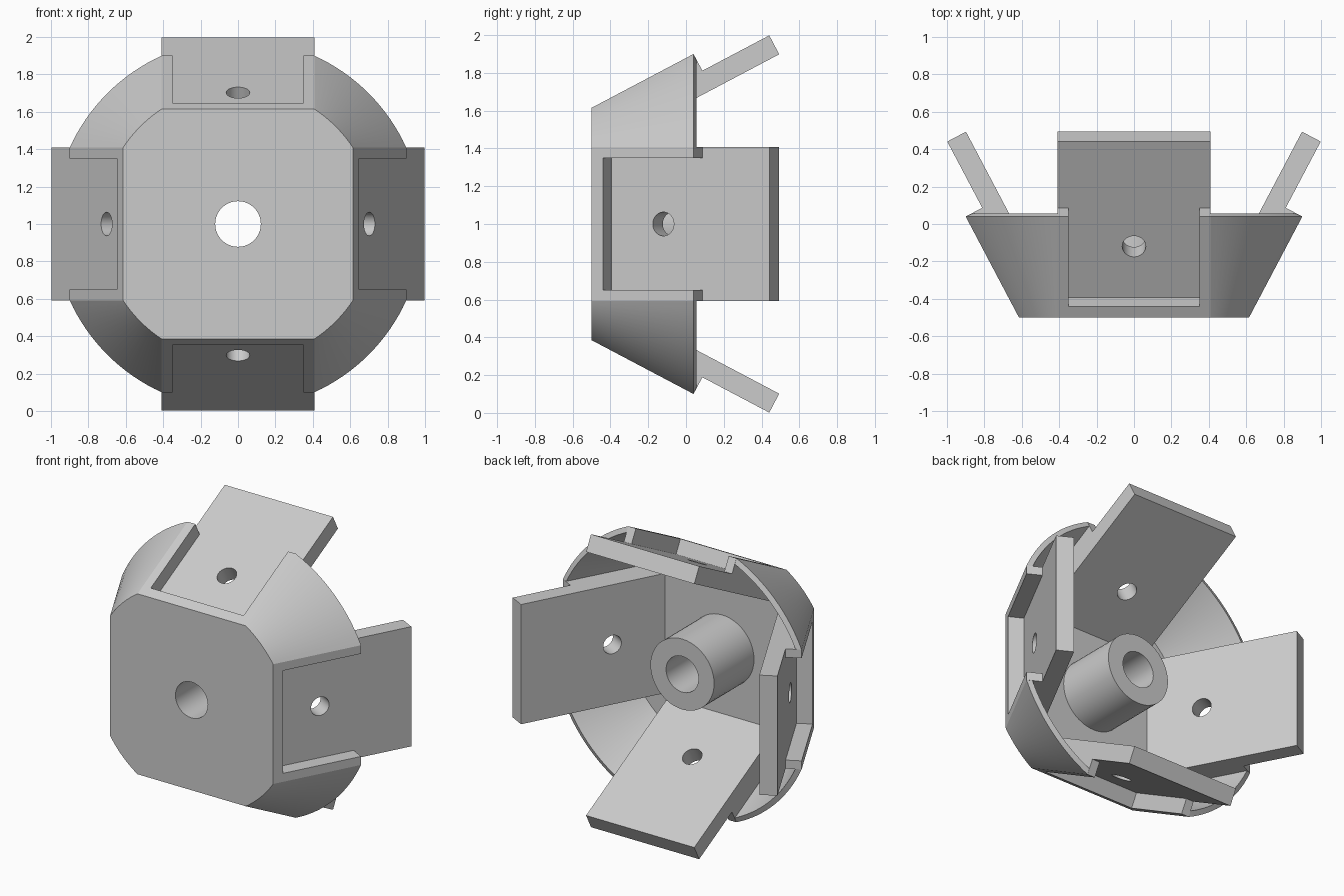
import bpy, bmesh, math
from mathutils import Matrix, Vector

cube = bpy.data.objects.get("Cube")
if cube:
    bpy.data.objects.remove(cube)

# Main dimensions
HALF = 0.408                    # half width of each flat side
FRONT, PLATE_BACK, RIM = -0.5, -0.39, 0.04
FLAT_FRONT, FLAT_RIM = 0.615, 0.9
R_FRONT, R_RIM = math.hypot(HALF, FLAT_FRONT), math.hypot(HALF, FLAT_RIM)
SLOPE = math.atan2(FLAT_RIM - FLAT_FRONT, RIM - FRONT)
SIDE_LEN = math.hypot(FLAT_RIM - FLAT_FRONT, RIM - FRONT)
PANEL, FLAP, SHELL = 0.1, 0.113, 0.036
RAISE = Matrix.Translation((0, 0, 1))

grey = bpy.data.materials.new("grey")
grey.use_nodes = True
colour = (0.6, 0.6, 0.6, 1)
grey.diffuse_color = colour
grey.node_tree.nodes["Principled BSDF"].inputs["Base Color"].default_value = colour


def finish(name, bm, matrix):
    bmesh.ops.remove_doubles(bm, verts=bm.verts, dist=0.0005)
    bmesh.ops.transform(bm, matrix=matrix, verts=bm.verts)
    bmesh.ops.recalc_face_normals(bm, faces=bm.faces)
    mesh = bpy.data.meshes.new(name)
    bm.to_mesh(mesh)
    bm.free()
    obj = bpy.data.objects.new(name, mesh)
    bpy.context.collection.objects.link(obj)
    mesh.materials.append(grey)
    return obj


def loft(name, rings, matrix, closed=False):
    """Skin equal rings of points; join last to first, or cap both ends."""
    bm = bmesh.new()
    loops = [[bm.verts.new(p) for p in ring] for ring in rings]
    pairs = list(zip(loops, loops[1:]))
    if closed:
        pairs.append((loops[-1], loops[0]))
    for a, b in pairs:
        for i in range(len(a)):
            j = (i + 1) % len(a)
            bm.faces.new((a[i], a[j], b[j], b[i]))
    if not closed or len(rings[0]) > 2:
        bm.faces.new(loops[0])
        bm.faces.new(loops[-1])
    return finish(name, bm, matrix)


def slab(name, outline, top, bottom, matrix):
    return loft(name, [[(x, s, n) for x, s in outline] for n in (bottom, top)], matrix)


def cylinder(name, radius, depth, matrix):
    bm = bmesh.new()
    bmesh.ops.create_cone(bm, cap_ends=True, segments=48, radius1=radius,
                          radius2=radius, depth=depth)
    return finish(name, bm, matrix)


def smooth(obj):
    bpy.ops.object.select_all(action='DESELECT')
    obj.select_set(True)
    bpy.context.view_layer.objects.active = obj
    bpy.ops.object.shade_smooth_by_angle(angle=math.radians(25))


def drill(obj, cutter):
    mod = obj.modifiers.new("hole", 'BOOLEAN')
    mod.operation, mod.solver, mod.object = 'DIFFERENCE', 'EXACT', cutter
    bpy.context.view_layer.objects.active = obj
    bpy.ops.object.modifier_apply(modifier=mod.name)


def arc(radius, steps=16):
    """Rounded corner from one flat side to the next, as (x, r) points."""
    start = math.asin(HALF / radius)
    span = math.pi / 2 - 2 * start
    return [(radius * math.sin(start + span * i / steps),
             radius * math.cos(start + span * i / steps)) for i in range(steps + 1)]


def plate_ring(flat, radius, y):
    quarter = [(HALF, flat)] + arc(radius) + [(flat, HALF)]
    ring = []
    for k in range(4):
        turn = Matrix.Rotation(k * math.pi / 2, 4, 'Y')
        ring += [turn @ Vector((x, y, r)) for x, r in quarter]
    return ring


# Front plate, its sides tucked behind the sloping panels
grow = (R_RIM - R_FRONT) / (RIM - FRONT)
plate = loft("front_plate", [
    plate_ring(FLAT_FRONT, R_FRONT, FRONT),
    plate_ring(0.54, R_FRONT + grow * (PLATE_BACK - FRONT) - 0.01, PLATE_BACK)], RAISE)

# Central hub tube
along_y = Matrix.Rotation(math.pi / 2, 4, 'X')
hub = cylinder("hub", 0.24, 0.46, RAISE @ Matrix.Translation((0, -0.19, 0)) @ along_y)
bore = cylinder("bore_cutter", 0.122, 2, RAISE @ along_y)
for part in (plate, hub):
    drill(part, bore)
    smooth(part)
bpy.data.objects.remove(bore)

# Outlines in the sloping side's own frame: x across, s up the slope
WIN, SILL, TIP = 0.35, 0.068, 1.011
panel_outline = [(-HALF, 0), (HALF, 0), (HALF, SIDE_LEN), (WIN, SIDE_LEN), (WIN, SILL),
                 (-WIN, SILL), (-WIN, SIDE_LEN), (-HALF, SIDE_LEN)]
flap_outline = [(-HALF, 0), (HALF, 0), (HALF, TIP), (-HALF, TIP)]

for k, side in enumerate(("top", "left", "bottom", "right")):
    turn = RAISE @ Matrix.Rotation(k * math.pi / 2, 4, 'Y')
    frame = turn @ Matrix.Translation((0, FRONT, FLAT_FRONT)) @ Matrix.Rotation(SLOPE, 4, 'X')

    # Slotted panel and the flap beneath it
    slab(side + "_panel", panel_outline, 0, -PANEL, frame)
    flap = slab(side + "_flap", flap_outline, -PANEL, -PANEL - FLAP, frame)
    cutter = cylinder("hole_cutter", 0.063, 1, frame @ Matrix.Translation((0, 0.377, 0)))
    drill(flap, cutter)
    smooth(flap)
    bpy.data.objects.remove(cutter)

    # Conical corner wall
    tilt = math.atan(grow)
    dy, dr = SHELL * math.sin(tilt), SHELL * math.cos(tilt)
    section = [(FRONT, R_FRONT), (RIM, R_RIM), (RIM + dy, R_RIM - dr),
               (FRONT + dy, R_FRONT - dr)]
    columns = [arc(radius) for _, radius in section]
    rings = [[(col[i][0], y, col[i][1]) for col, (y, _) in zip(columns, section)]
             for i in range(len(columns[0]))]
    smooth(loft(side + "_corner_wall", rings, turn))
